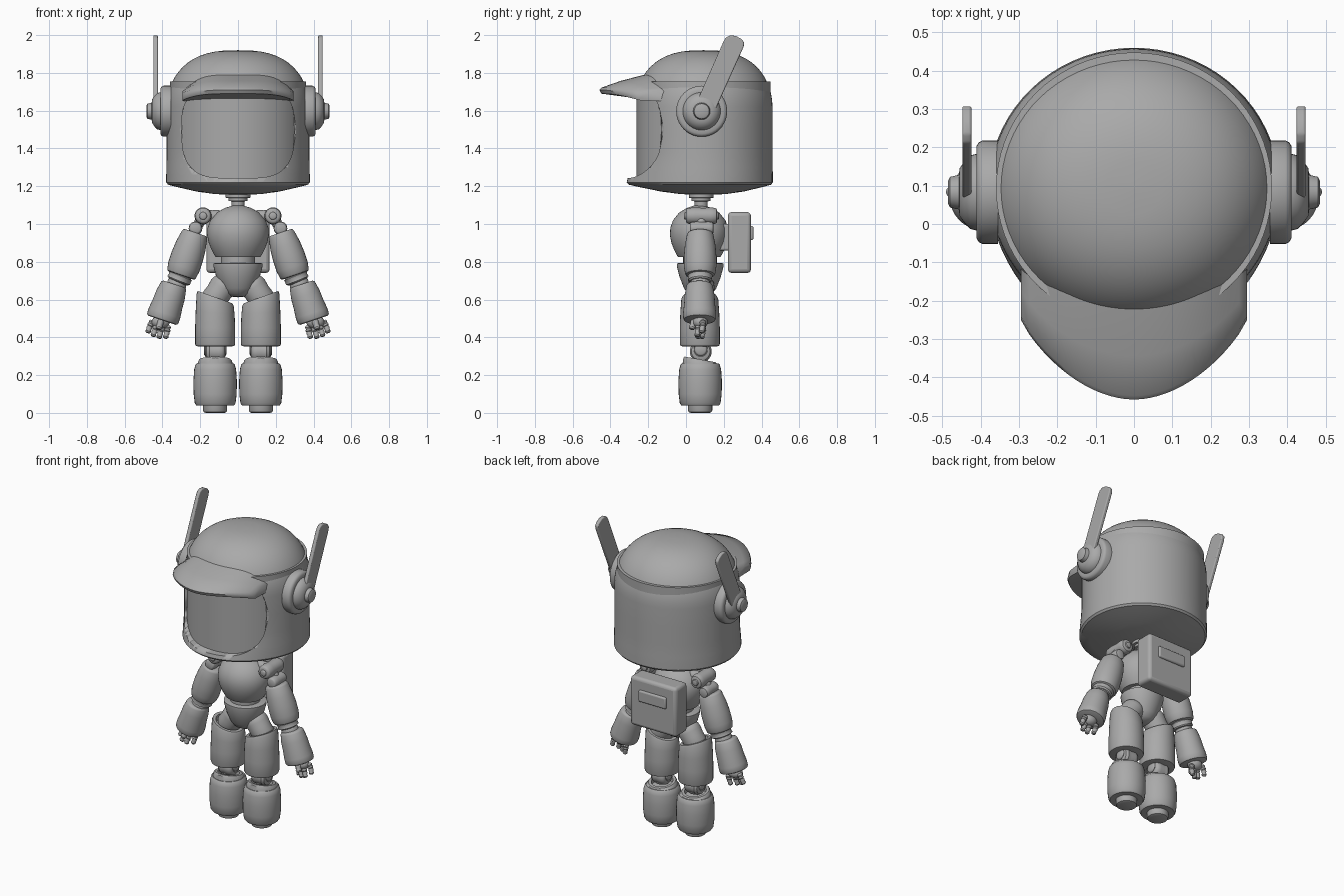
import bpy, bmesh, math
from mathutils import Vector, Matrix

if "Cube" in bpy.data.objects:
    bpy.data.objects.remove(bpy.data.objects["Cube"])

grey = bpy.data.materials.new("grey")
grey.diffuse_color = (0.4, 0.4, 0.4, 1)
grey.use_nodes = True
grey.node_tree.nodes["Principled BSDF"].inputs["Base Color"].default_value = grey.diffuse_color
CY = 0.08  # body axis


def finish(name, bm, angle=35, bevel=0):
    bmesh.ops.recalc_face_normals(bm, faces=bm.faces)
    me = bpy.data.meshes.new(name)
    bm.to_mesh(me)
    bm.free()
    ob = bpy.data.objects.new(name, me)
    bpy.context.collection.objects.link(ob)
    me.materials.append(grey)
    if bevel:
        m = ob.modifiers.new("bevel", 'BEVEL')
        m.width, m.segments = bevel, 3
    bpy.ops.object.select_all(action='DESELECT')
    bpy.context.view_layer.objects.active = ob
    ob.select_set(True)
    bpy.ops.object.shade_smooth_by_angle(angle=math.radians(angle))
    return ob


def lathe(name, prof, a, b, sx=1, sy=1, n=32, warp=None):
    """Revolve (distance, radius) pairs about the line from a towards b."""
    a, b = Vector(a), Vector(b)
    d = b - a
    mat = Matrix.Translation(a)
    if d.normalized().z < 0.999:
        mat = mat @ d.to_track_quat('Z', 'Y').to_matrix().to_4x4()
    bm = bmesh.new()
    rings = []
    for t, r in prof:
        rings.append([bm.verts.new(mat @ Vector((max(r, 1e-4) * sx * math.cos(i * math.tau / n),
                                                 max(r, 1e-4) * sy * math.sin(i * math.tau / n), t)))
                      for i in range(n)])
    for p, q in zip(rings, rings[1:]):
        for i in range(n):
            bm.faces.new((p[i], p[(i + 1) % n], q[(i + 1) % n], q[i]))
    bm.faces.new(rings[0][::-1])
    bm.faces.new(rings[-1])
    if warp:
        for v in bm.verts:
            warp(v.co)
    return finish(name, bm)


def barrel(name, a, b, r0, rm, r1, c=0.012):
    """Limb shell with bulging side and rounded rims."""
    L = (Vector(b) - Vector(a)).length
    return lathe(name, [(0, r0 - c), (c * .35, r0 - c * .35), (c, r0), (L * .3, (r0 + rm) / 2 + .003), (L * .55, rm),
                        (L * .8, (rm + r1) / 2 + .003), (L - c, r1), (L - c * .3, r1 - c * .35), (L, r1 - c)], a, b)


def rod(name, a, b, r):
    return barrel(name, a, b, r, r, r, r * .3)


def ball(name, c, r, squash=(1, 1, 1)):
    bm = bmesh.new()
    bmesh.ops.create_uvsphere(bm, u_segments=20, v_segments=12, radius=r,
                              matrix=Matrix.Translation(c) @ Matrix.Diagonal((*squash, 1)))
    return finish(name, bm)


def box(name, c, size, bevel):
    bm = bmesh.new()
    bmesh.ops.create_cube(bm, size=1, matrix=Matrix.Translation(c) @ Matrix.Diagonal((*size, 1)))
    return finish(name, bm, bevel=bevel)


def prism(name, pts, axis, lo, hi, bevel=0):
    """Extrude a 2D outline along x or y."""
    bm = bmesh.new()
    def put(k, p):
        return (k, p[0], p[1]) if axis == 'x' else (p[0], k, p[1])
    f, g = [[bm.verts.new(put(k, p)) for p in pts] for k in (lo, hi)]
    bm.faces.new(f)
    bm.faces.new(g)
    for i in range(len(pts)):
        j = (i + 1) % len(pts)
        bm.faces.new((f[i], f[j], g[j], g[i]))
    return finish(name, bm, bevel=bevel)


# Helmet: domed shell, dished underside, chin lip pushed forward
def chin(co):
    y = co.y - 0.093
    if y < 0 and co.z < 1.38:
        co.y -= 0.04 * min(1, (1.38 - co.z) / .16) * (y / .365) ** 2

prof = [(1.155, 0), (1.158, .12), (1.172, .22), (1.195, .32), (1.208, .37), (1.22, .38),
        (1.26, .38), (1.3, .379), (1.34, .378), (1.38, .378), (1.5, .378)]
for i in range(15):
    t = i / 14 * math.pi / 2
    prof.append((1.62 + .30 * math.sin(t), .378 * max(0, math.cos(t)) ** .75))
helmet = lathe("helmet", prof, (0, .093, 0), (0, .093, 1), 1, .965, 72, chin)

# Face opening cutter
outline = []
for i in range(64):
    t = i * math.tau / 64
    c, s = math.cos(t), math.sin(t)
    w = .298 - (.03 if s < 0 else 0) * abs(s)
    outline.append((w * math.copysign(abs(c) ** .5, c), 1.48 + .237 * math.copysign(abs(s) ** .55, s)))
cutter = prism("opening_cutter", outline, 'y', -.7, 0)
cutter.hide_render = True
cutter.hide_set(True)
cut = helmet.modifiers.new("opening", 'BOOLEAN')
cut.operation, cut.object, cut.solver = 'DIFFERENCE', cutter, 'EXACT'
helmet.modifiers.move(len(helmet.modifiers) - 1, 0)

# Face glass
lathe("face_glass", [(0, .36), (.54, .36)], (0, .093, 1.215), (0, .093, 2), 1, .985, 72)

# Brim above the face
bm = bmesh.new()
rows = []
N = 28
for i in range(N + 1):
    u = -1 + 2 * i / N
    x, k = .295 * u, u * u
    yi = .093 - .345 * math.sqrt(1 - (x / .37) ** 2)
    yo = -.25 - .208 * (1 - abs(u) ** 1.9) ** .85
    drop = .045 * k * k
    sec = [(yi + .03, 1.79 - .09 * k * k), (yi * .55 + yo * .45, 1.758 - .055 * k * k), (yo + .01, 1.722 - drop * .6),
           (yo, 1.71 - drop), (yo + .01, 1.69 - drop * .8), (yi + .03, 1.66 - .01 * k)]
    rows.append([bm.verts.new((x, y, z)) for y, z in sec])
for p, q in zip(rows, rows[1:]):
    for j in range(6):
        bm.faces.new((p[j], q[j], q[(j + 1) % 6], p[(j + 1) % 6]))
bm.faces.new(rows[0])
bm.faces.new(rows[-1])
finish("brim", bm, 50)

# Neck, chest, waist, pelvis
lathe("neck", [(1.07, .035), (1.12, .035), (1.122, .05), (1.137, .05), (1.139, .065), (1.18, .065)], (0, CY, 0), (0, CY, 1))
lathe("chest", [(.825, .09), (.825, .118), (.84, .128), (.87, .143), (.90, .155), (.94, .163), (.98, .161), (1.02, .146),
                (1.06, .112), (1.085, .07), (1.097, .03), (1.1, 0)], (0, .07, 0), (0, .07, 1), 1, .95, 48)
lathe("waist", [(.77, .09), (.85, .09)], (0, .075, 0), (0, .075, 1))
lathe("pelvis", [(.612, 0), (.616, .04), (.63, .068), (.66, .09), (.72, .115), (.775, .13), (.79, .13), (.793, .122), (.793, .08)],
      (0, .075, 0), (0, .075, 1), 1, .95, 40)

# Backpack with grip
box("backpack", (0, .283, .902), (.335, .122, .322), .02)
box("backpack_grip", (0, .345, .952), (.2, .024, .075), .01)
box("backpack_mount", (0, .2, .93), (.16, .1, .14), .01)

for s, side in ((1, "right"), (-1, "left")):
    def P(x, y, z):
        return (s * x, y, z)

    # Ear disc, domed hub and antenna blade
    lathe(side + "_ear", [(0, .135), (.04, .135), (.05, .13), (.056, .12), (.056, .1), (.072, .096), (.088, .08),
                          (.1, .062), (.102, .045), (.125, .04), (.13, .03), (.13, 0)], P(.355, .083, 1.597), P(1, .083, 1.597), n=40)
    blade = [(.045, 1.61), (.07, 1.675), (.198, 1.965), (.212, 1.988), (.235, 1.999), (.265, 1.995),
             (.295, 1.978), (.308, 1.96), (.305, 1.938), (.16, 1.615), (.12, 1.565), (.07, 1.57)]
    prism(side + "_antenna", blade, 'x', s * .424, s * .448, .006)

    # Shoulder links
    rod(side + "_shoulder_pin", P(.185, 0, 1.043), P(.185, .165, 1.043), .042)
    rod(side + "_shoulder_cap", P(.185, -.01, 1.043), P(.185, .175, 1.043), .02)
    rod(side + "_collar_link", P(.08, CY, 1.04), P(.185, CY, 1.045), .03)
    rod(side + "_arm_pin", P(.225, .02, .977), P(.225, .145, .977), .033)
    rod(side + "_shoulder_link", P(.185, CY, 1.043), P(.235, CY, .95), .026)

    # Arm
    barrel(side + "_upper_arm", P(.226, .075, .955), P(.302, .075, .728), .07, .086, .08)
    rod(side + "_elbow_upper", P(.298, .075, .74), P(.318, .075, .69), .062)
    rod(side + "_elbow_lower", P(.312, .075, .705), P(.345, .075, .64), .05)
    barrel(side + "_forearm", P(.338, .072, .682), P(.402, .072, .49), .07, .082, .087)

    # Hand: palm, four fingers, thumb
    axis = Vector((s * .3, 0, -.95)).normalized()
    across = Vector((s * .95, 0, .3)).normalized()
    wrist = Vector(P(.405, .075, .495))
    ball(side + "_palm", wrist + axis * .015, .04, (1.2, 1, .9))
    for i in range(4):
        o = (i - 1.5) * .028
        base = wrist + across * o + axis * .02 + Vector((0, .015 * math.cos(i * 2), 0))
        mid = base + axis * (.045 if i in (1, 2) else .035) + across * o * .15
        tip = mid + axis * .035 + Vector((0, -.008, 0))
        rod(f"{side}_finger_{i}", base, mid, .0145)
        rod(f"{side}_fingertip_{i}", mid - axis * .006, tip, .0125)
    rod(side + "_thumb", wrist + Vector((0, -.03, 0)), wrist + axis * .055 + Vector((0, -.045, 0)), .015)

    # Hip and thigh with slanted top
    rod(side + "_hip", P(.06, CY, .70), P(.14, CY, .58), .068)

    def slant(co):
        if co.z > .5:
            co.z += (abs(co.x) - .122) * .35 * (co.z - .5) / .11
    lathe(side + "_thigh", [(.352, .09), (.355, .102), (.365, .106), (.45, .106), (.53, .103), (.6, .098),
                            (.613, .092), (.613, .075), (.59, .07)], P(.121, .073, 0), P(.121, .073, 1), warp=slant)

    # Knee
    rod(side + "_knee_pin", P(.07, .078, .325), P(.172, .078, .325), .055)
    rod(side + "_knee_post", P(.121, .078, .27), P(.121, .078, .37), .04)
    for k in (-1, 1):
        rod(f"{side}_knee_bolt_{k}", P(.121 + k * .06, .078, .335), P(.121 + k * .04, .078, .335), .034)

    # Shin with raised front collar, and foot
    def collar(co):
        if co.z > .27:
            co.z -= max(0, co.y + .03) * .18
    lathe(side + "_shin", [(.04, .085), (.04, .1), (.052, .108), (.1, .114), (.17, .115), (.23, .111), (.255, .104), (.262, .097),
                           (.262, .093), (.295, .088), (.302, .082), (.302, .065), (.275, .06)], P(.121, .075, 0), P(.121, .075, 1), warp=collar)
    lathe(side + "_foot", [(0, .05), (.004, .06), (.012, .064), (.06, .064)], P(.121, .075, 0), P(.121, .075, 1))
